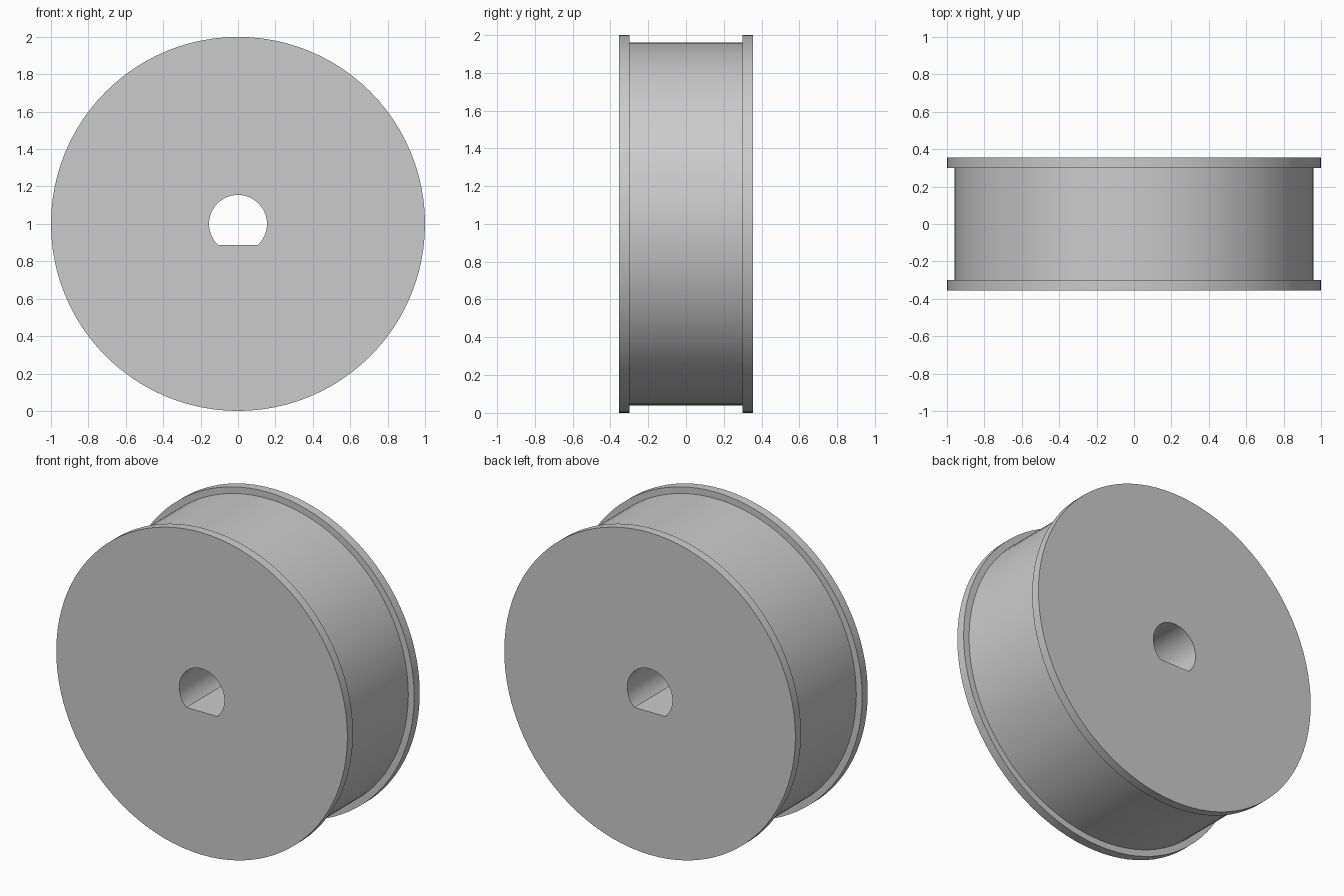
import bpy
import bmesh
from math import radians, sin, cos, asin, pi
from mathutils import Matrix

cube = bpy.data.objects.get("Cube")
if cube:
    bpy.data.objects.remove(cube, do_unlink=True)

SEGMENTS = 96
HALF_WIDTH, GROOVE_HALF = 0.355, 0.30
FLANGE_R, DRUM_R = 1.0, 0.96
BORE_R, FLAT_DEPTH = 0.155, 0.113

grey = bpy.data.materials.new("plain grey")
grey.use_nodes = True
colour = (0.6, 0.6, 0.6, 1)
grey.diffuse_color = colour
grey.node_tree.nodes["Principled BSDF"].inputs["Base Color"].default_value = colour


def add_prism(name, sections):
    """Skin a row of equal-length (x, z) outlines placed along y, with end caps."""
    bm = bmesh.new()
    rings = [[bm.verts.new((x, y, z)) for x, z in outline] for y, outline in sections]
    for a, b in zip(rings, rings[1:]):
        for i in range(len(a)):
            j = (i + 1) % len(a)
            bm.faces.new((a[i], a[j], b[j], b[i]))
    bm.faces.new(rings[0])
    bm.faces.new(rings[-1])
    bmesh.ops.recalc_face_normals(bm, faces=bm.faces)
    bmesh.ops.transform(bm, matrix=Matrix.Translation((0, 0, FLANGE_R)), verts=bm.verts)
    mesh = bpy.data.meshes.new(name)
    bm.to_mesh(mesh)
    bm.free()
    mesh.materials.append(grey)
    obj = bpy.data.objects.new(name, mesh)
    bpy.context.collection.objects.link(obj)
    return obj


def arc(radius, start, end, steps):
    angles = [start + (end - start) * i / steps for i in range(steps + 1)]
    return [(radius * cos(a), radius * sin(a)) for a in angles]


# Wheel body: a drum between two thin flanges
flange = arc(FLANGE_R, 0, 2 * pi, SEGMENTS)[:-1]
drum = arc(DRUM_R, 0, 2 * pi, SEGMENTS)[:-1]
wheel = add_prism("flanged_wheel", [
    (-HALF_WIDTH, flange), (-GROOVE_HALF, flange),
    (-GROOVE_HALF, drum), (GROOVE_HALF, drum),
    (GROOVE_HALF, flange), (HALF_WIDTH, flange)])

# D-shaped shaft bore with its flat at the bottom
dip = asin(FLAT_DEPTH / BORE_R)
bore = arc(BORE_R, -dip, pi + dip, 48)
cutter = add_prism("bore_cutter", [(-0.5, bore), (0.5, bore)])
cutter.hide_render = True

cut = wheel.modifiers.new("shaft bore", 'BOOLEAN')
cut.operation = 'DIFFERENCE'
cut.solver = 'EXACT'
cut.object = cutter
bpy.ops.object.select_all(action='DESELECT')
wheel.select_set(True)
bpy.context.view_layer.objects.active = wheel
bpy.ops.object.modifier_apply(modifier=cut.name)
bpy.data.objects.remove(cutter, do_unlink=True)

# Smooth round walls, crisp rims
bpy.ops.object.shade_smooth_by_angle(angle=radians(30))
